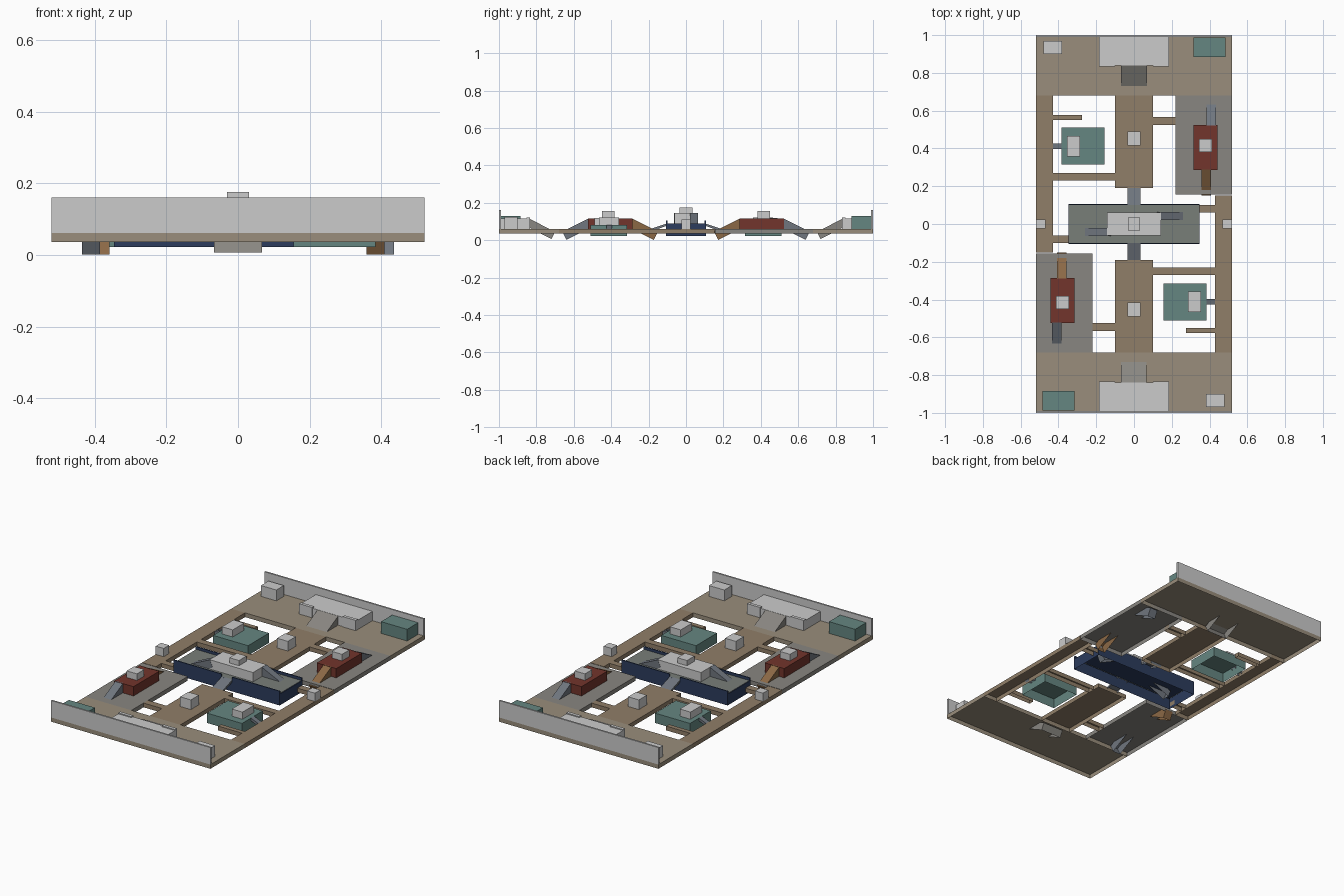
import bpy, bmesh
from math import pi
from mathutils import Vector, Matrix

if "Cube" in bpy.data.objects:
    bpy.data.objects.remove(bpy.data.objects["Cube"])

COLORS = {
    "tan": (0.32, 0.27, 0.20), "lane": (0.28, 0.21, 0.14), "plate": (0.25, 0.24, 0.22),
    "red": (0.17, 0.035, 0.025), "teal": (0.13, 0.24, 0.22), "navy": (0.025, 0.045, 0.11),
    "slate": (0.16, 0.18, 0.21), "brown": (0.26, 0.14, 0.06), "deck": (0.19, 0.21, 0.19),
}
MATS = {}
for key, c in COLORS.items():
    MATS[key] = bpy.data.materials.new(key)
    MATS[key].diffuse_color = (*c, 1)


def shell(name, top, down, color=None, pair=True):
    """Open-bottomed block: top quad swept along 'down'; pair adds the half-turn copy."""
    for i in range(2 if pair else 1):
        rot = Matrix.Rotation(pi * i, 3, 'Z')
        bm = bmesh.new()
        t = [bm.verts.new(rot @ p) for p in top]
        b = [bm.verts.new(rot @ (p + down)) for p in top]
        bm.faces.new(t)
        for k in range(4):
            n = (k + 1) % 4
            bm.faces.new((t[k], b[k], b[n], t[n]))
        me = bpy.data.meshes.new(name)
        bm.to_mesh(me)
        bm.free()
        ob = bpy.data.objects.new(name + ("_b" if i else ""), me)
        bpy.context.collection.objects.link(ob)
        if color:
            me.materials.append(MATS[color])


def box(name, x0, x1, y0, y1, z0, z1, color=None, pair=True):
    top = [Vector(p) for p in ((x0, y0, z1), (x1, y0, z1), (x1, y1, z1), (x0, y1, z1))]
    shell(name, top, Vector((0, 0, z0 - z1)), color, pair)


def ramp(name, a, b, width, thick, color=None):
    """Tilted slab whose top centre line runs from a to b."""
    a, b = Vector(a), Vector(b)
    d = (b - a).normalized()
    side = d.cross(Vector((0, 0, 1))).normalized()
    s = side * width / 2
    shell(name, [a + s, b + s, b - s, a - s], side.cross(d) * -thick, color)


F0, F1 = 0.036, 0.061   # floor bottom and top

# Floors and lanes
box("end_floor", -.52, .52, .68, 1, F0, F1, "tan")
box("centre_lane", -.1, .1, .19, .68, F0, F1, "lane")
box("side_lane", -.52, -.43, -.152, .68, F0, F1, "lane")
box("side_plate", .22, .52, .155, .68, F0, F1, "plate")

# Crossing planks
box("long_plank", -.43, -.1, .23, .27, F0, F1, "lane")
box("short_plank", .1, .22, .525, .567, F0, F1, "lane")
box("stub_plank", -.43, -.275, .55, .577, F0, F1, "lane")
box("bridge_plank", .345, .43, .06, .1, F0, F1, "lane")

# End walls, end platforms and their cover
box("end_wall", -.52, .52, .99, 1, F1, .161)
box("end_platform", -.185, .185, .838, .99, F1, .116)
for s in (-1, 1):
    x = sorted((s * .1, s * .185))
    box("platform_parapet", x[0], x[1], .834, .853, F1, .122)
ramp("end_ramp", (0, .84, .116), (0, .70, .045), .135, .043, "plate")
box("end_crate", -.48, -.38, .9, .97, F1, .125)
box("end_bunker", .315, .485, .885, .988, F1, .13, "teal")

# Red blocks with two ramps each
box("red_block", .315, .442, .285, .525, F1, .116, "red")
box("red_block_crate", .345, .412, .382, .45, .116, .155)
ramp("slate_ramp", (.41, .52, .117), (.41, .662, .046), .05, .05, "slate")
ramp("brown_ramp", (.383, .29, .117), (.383, .15, .046), .05, .05, "brown")

# Teal platforms
box("teal_platform", -.383, -.155, .315, .51, .022, .08, "teal")
box("teal_crate", -.355, -.285, .358, .465, .08, .122)
ramp("teal_ramp", (-.383, .411, .08), (-.435, .411, .058), .03, .015, "slate")

# Lane crates
box("lane_crate", -.035, .035, .415, .49, F1, .118)
box("side_crate", -.52, -.468, -.025, .025, F1, .11)

# Central bridge
box("bridge_body", -.346, .346, -.106, .106, .022, .088, "navy", False)
box("bridge_deck", -.343, .343, -.1, .1, .086, .09, "deck", False)
box("bridge_rail_left", -.346, -.035, .1, .106, .088, .106, "navy")
box("bridge_rail_right", .035, .346, .1, .106, .088, .106, "navy")
ramp("bridge_ramp", (0, .1, .09), (0, .195, .058), .07, .012, "slate")
box("bridge_platform", -.142, .142, -.062, .062, .09, .145, None, False)
box("bridge_crate", -.031, .031, -.035, .035, .145, .176, None, False)
ramp("platform_ramp", (.14, .042, .145), (.285, .042, .078), .042, .045, "slate")

for m in bpy.data.materials:
    if m.users and not m.is_grease_pencil:
        m.use_nodes = True
        m.node_tree.nodes["Principled BSDF"].inputs["Base Color"].default_value = m.diffuse_color
